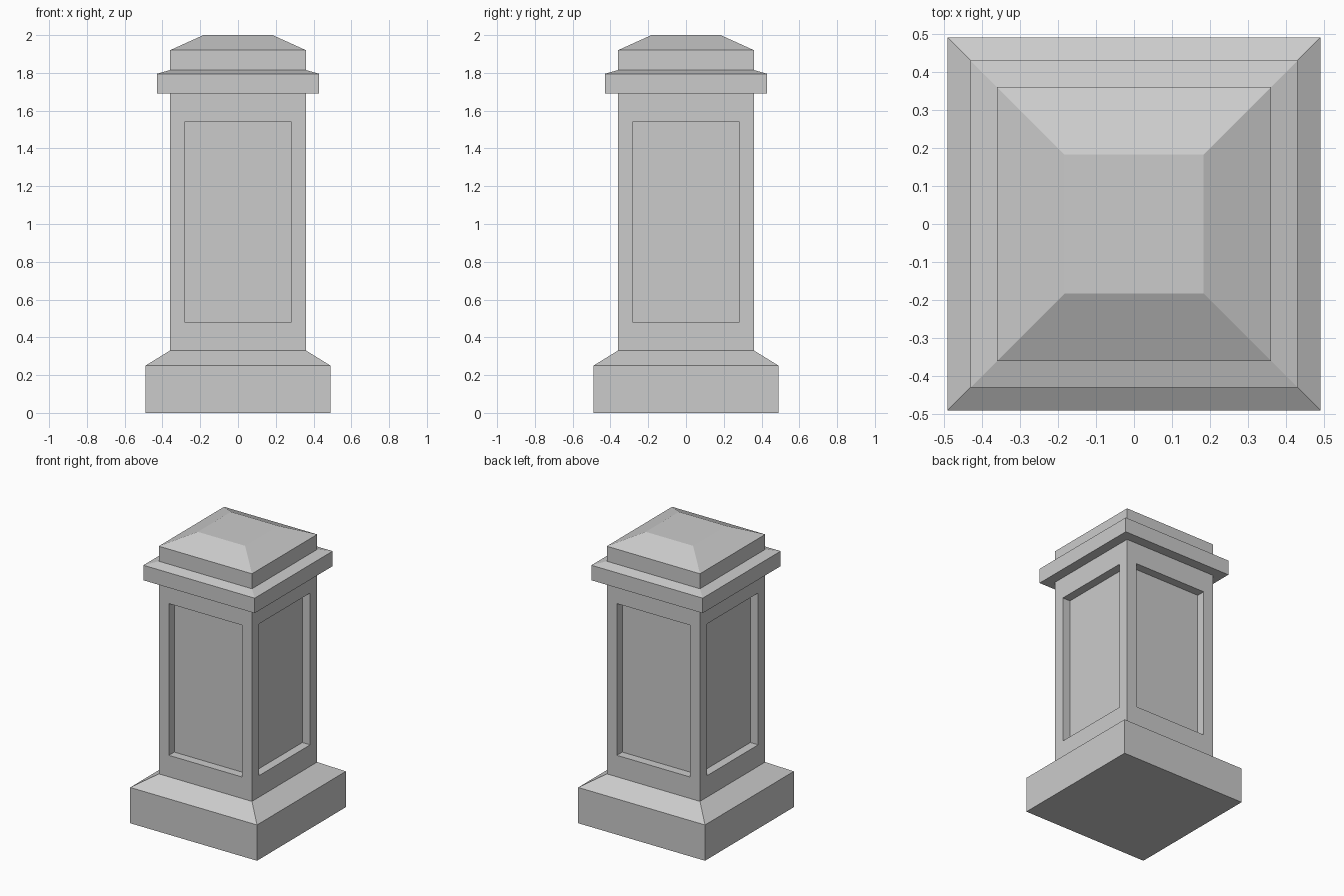
import bpy, bmesh

if "Cube" in bpy.data.objects:
    bpy.data.objects.remove(bpy.data.objects["Cube"])


def square_loft(name, profile, bottom=False, top=False, panel=None):
    """Stack square rings given as (half width, height); optionally recess panels."""
    bm = bmesh.new()
    rings = [[bm.verts.new((sx * w, sy * w, z))
              for sx, sy in ((-1, -1), (1, -1), (1, 1), (-1, 1))]
             for w, z in profile]
    sides = []
    for lo, hi in zip(rings, rings[1:]):
        for i in range(4):
            j = (i + 1) % 4
            sides.append(bm.faces.new((lo[i], lo[j], hi[j], hi[i])))
    if bottom:
        bm.faces.new(rings[0][::-1])
    if top:
        bm.faces.new(rings[-1])
    if panel:
        margin, z0, z1, depth = panel
        bm.normal_update()
        bmesh.ops.inset_individual(bm, faces=sides, thickness=margin)
        mid = (z0 + z1) / 2
        for f in sides:
            for v in f.verts:
                v.co.z = z0 if v.co.z < mid else z1
        # straight-walled recess
        bm.normal_update()
        bmesh.ops.inset_individual(bm, faces=sides, thickness=0, depth=-depth)
    me = bpy.data.meshes.new(name)
    bm.to_mesh(me)
    bm.free()
    ob = bpy.data.objects.new(name, me)
    bpy.context.collection.objects.link(ob)
    return ob


# Plinth with sloped shoulder
square_loft("plinth", [(0.49, 0), (0.49, 0.25), (0.36, 0.33)], bottom=True)

# Shaft with a recessed panel on each side
square_loft("shaft", [(0.36, 0.33), (0.36, 1.69)], panel=(0.11, 0.48, 1.54, 0.06))

# Projecting cornice, upper block and hipped cap
square_loft("cap", [(0.36, 1.69), (0.43, 1.69), (0.43, 1.795), (0.36, 1.815),
                    (0.36, 1.92), (0.183, 2.0)], top=True)
